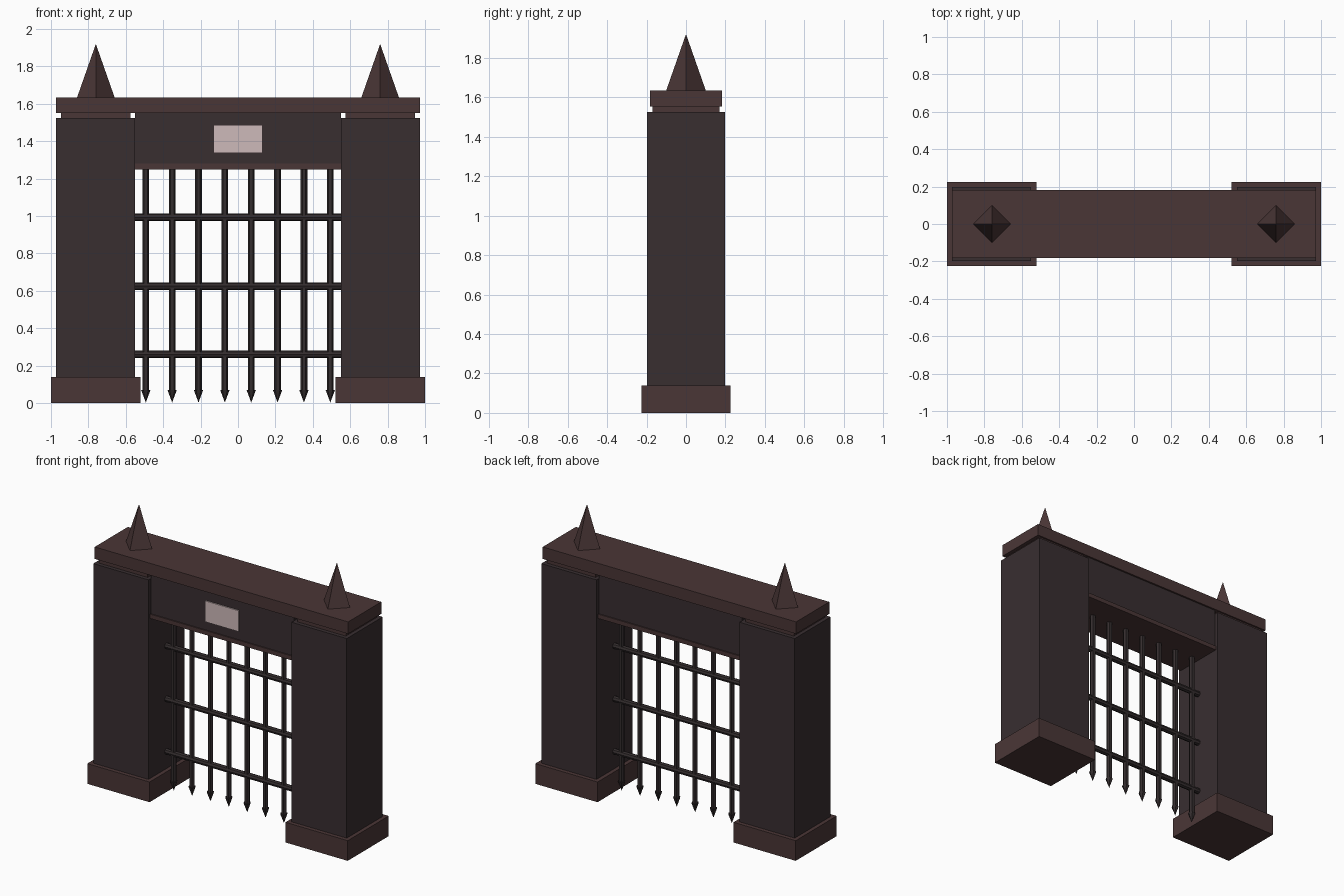
import bpy, math

if "Cube" in bpy.data.objects:
    bpy.data.objects.remove(bpy.data.objects["Cube"])


def material(name, rgb):
    m = bpy.data.materials.new(name)
    lin = [((c / 255 + 0.055) / 1.055) ** 2.4 for c in rgb]
    m.diffuse_color = (*lin, 1)
    m.use_nodes = True
    m.node_tree.nodes["Principled BSDF"].inputs["Base Color"].default_value = m.diffuse_color
    return m


STONE = material("dark stone", (56, 46, 48))
TRIM = material("brown trim", (74, 54, 54))
IRON = material("dark iron", (52, 45, 46))
PLATE = material("pale plate", (206, 186, 186))


def box(name, x, y, z, mat):
    """Box from (min, max) ranges."""
    bpy.ops.mesh.primitive_cube_add(
        size=1, location=[(a + b) / 2 for a, b in (x, y, z)])
    o = bpy.context.object
    o.name = name
    o.scale = [b - a for a, b in (x, y, z)]
    bpy.ops.object.transform_apply(location=False, rotation=False, scale=True)
    o.data.materials.append(mat)
    return o


def cone(name, sides, r1, r2, z0, z1, x, mat, turn=0):
    bpy.ops.mesh.primitive_cone_add(
        vertices=sides, radius1=r1, radius2=r2, depth=z1 - z0,
        location=(x, 0, (z0 + z1) / 2), rotation=(0, 0, turn))
    o = bpy.context.object
    o.name = name
    o.data.materials.append(mat)
    return o


# Pillars with plinth, shaft, neck and spike
for side, s in (("left", -1), ("right", 1)):
    def span(a, b):
        return tuple(sorted((s * a, s * b)))
    box(side + "_plinth", span(0.522, 1.0), (-0.225, 0.225), (0, 0.14), TRIM)
    box(side + "_pillar", span(0.55, 0.973), (-0.197, 0.197), (0.14, 1.525), STONE)
    box(side + "_neck", span(0.575, 0.947), (-0.17, 0.17), (1.525, 1.552), TRIM)
    cone(side + "_spike", 4, 0.1, 0, 1.635, 1.92, s * 0.76, TRIM)

# Lintel, its lower trim and the top slab
box("lintel", (-0.55, 0.55), (-0.17, 0.17), (1.28, 1.552), STONE)
box("lintel_trim", (-0.55, 0.55), (-0.178, 0.178), (1.25, 1.28), TRIM)
box("top_slab", (-0.973, 0.973), (-0.182, 0.182), (1.552, 1.635), TRIM)

# Blank plate on the front of the lintel
box("plate", (-0.127, 0.127), (-0.178, -0.169), (1.34, 1.485), PLATE)

# Portcullis uprights with pointed tips
for i in range(8):
    x = -0.493 + i * 0.9865 / 7
    cone("upright_bar", 6, 0.018, 0.018, 0.065, 1.26, x, IRON, math.pi / 6)
    cone("bar_tip", 6, 0, 0.025, 0.003, 0.07, x, IRON, math.pi / 6)

# Portcullis cross bars
for z in (0.26, 0.625, 0.993):
    bpy.ops.mesh.primitive_cylinder_add(
        vertices=8, radius=0.02, depth=1.11, location=(0, 0, z),
        rotation=(0, math.pi / 2, 0))
    o = bpy.context.object
    o.name = "cross_bar"
    o.data.materials.append(IRON)
